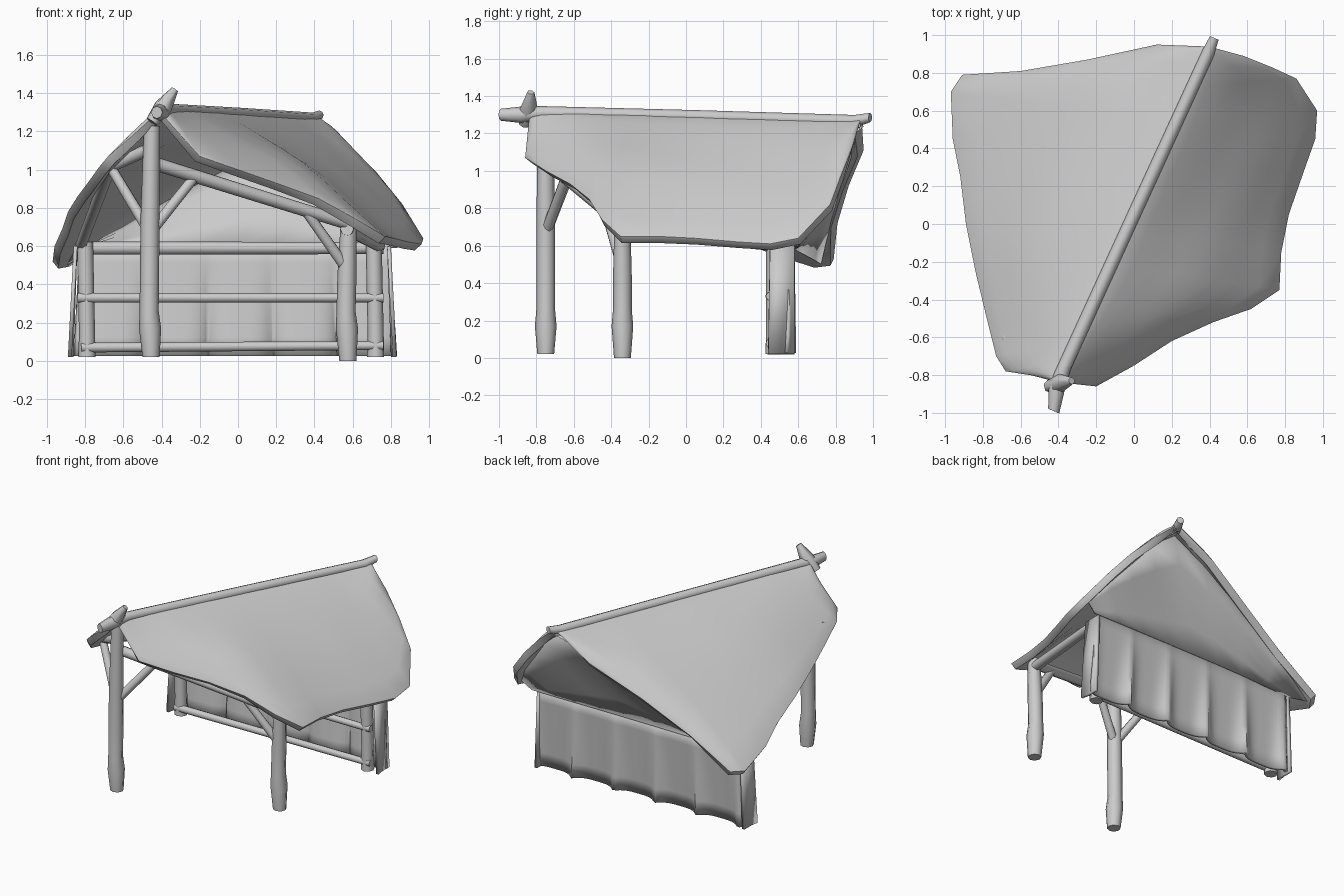
import bpy, bmesh, math
from mathutils import Vector

cube = bpy.data.objects.get("Cube")
if cube:
    bpy.data.objects.remove(cube)

grey = bpy.data.materials.new("pale_grey")
grey.use_nodes = True
grey.diffuse_color = (0.6, 0.6, 0.6, 1)
grey.node_tree.nodes["Principled BSDF"].inputs["Base Color"].default_value = (0.6, 0.6, 0.6, 1)


def finish(name, bm, angle=60):
    mesh = bpy.data.meshes.new(name)
    bm.to_mesh(mesh)
    bm.free()
    obj = bpy.data.objects.new(name, mesh)
    bpy.context.collection.objects.link(obj)
    mesh.materials.append(grey)
    bpy.ops.object.select_all(action="DESELECT")
    obj.select_set(True)
    bpy.context.view_layer.objects.active = obj
    bpy.ops.object.shade_smooth_by_angle(angle=math.radians(angle))
    return obj


def pole(name, path, radii, sides=8):
    """Rough log: parallel rings of vertices along a path, capped at both ends."""
    bm = bmesh.new()
    pts = [Vector(p) for p in path]
    q = (pts[-1] - pts[0]).to_track_quat("Z", "Y")
    rings = []
    for p, r in zip(pts, radii):
        rings.append([bm.verts.new(p + q @ Vector((math.cos(a), math.sin(a), 0)) * r)
                      for a in (math.tau * k / sides for k in range(sides))])
    for a, b in zip(rings, rings[1:]):
        for k in range(sides):
            n = (k + 1) % sides
            bm.faces.new((a[k], a[n], b[n], b[k]))
    bm.faces.new(rings[0][::-1])
    bm.faces.new(rings[-1])
    return finish(name, bm)


RIDGE_A, RIDGE_B = Vector((-0.4, -0.83, 1.33)), Vector((0.41, 0.94, 1.28))


def roof_side(name, rim, bulge):
    """Sheet ruled from the ridge to the rim; rim points carry a ridge fraction."""
    steps = 8
    bm = bmesh.new()
    rows = []
    for x, y, z, t in rim:
        top, low = RIDGE_A.lerp(RIDGE_B, t), Vector((x, y, z))
        span = (low - top).length
        row = []
        for k in range(steps + 1):
            s = k / steps
            p = top.lerp(low, s)
            p.z += bulge * span * math.sin(math.pi * s)
            p.z += 0.014 * math.sin(9 * p.x + 4 * p.y) * math.sin(11 * p.y - 3 * p.x) * math.sin(math.pi * s)
            row.append(bm.verts.new(p))
        rows.append(row)
    for a, b in zip(rows, rows[1:]):
        for k in range(steps):
            bm.faces.new((a[k], a[k + 1], b[k + 1], b[k]))
    bmesh.ops.remove_doubles(bm, verts=bm.verts, dist=0.004)
    bm.normal_update()
    if sum(f.normal.z for f in bm.faces) < 0:
        bmesh.ops.reverse_faces(bm, faces=bm.faces)
    obj = finish(name, bm)
    thick = obj.modifiers.new("thickness", "SOLIDIFY")
    thick.thickness, thick.offset = 0.05, -1
    edge = obj.modifiers.new("soft_rim", "BEVEL")
    edge.width, edge.segments, edge.angle_limit = 0.018, 2, math.radians(50)


# Thatch sheets
roof_side("roof_right", [
    (-0.38, -0.84, 1.27, 0), (-0.2, -0.86, 1.07, 0.03), (0, -0.75, 1.0, 0.08),
    (0.2, -0.62, 0.93, 0.14), (0.42, -0.52, 0.85, 0.2), (0.62, -0.45, 0.74, 0.27),
    (0.77, -0.35, 0.65, 0.35), (0.78, -0.15, 0.65, 0.44), (0.82, 0.05, 0.64, 0.53),
    (0.9, 0.28, 0.62, 0.63), (0.96, 0.45, 0.61, 0.72), (0.97, 0.6, 0.64, 0.8),
    (0.86, 0.77, 0.82, 0.88), (0.73, 0.83, 0.98, 0.94), (0.58, 0.89, 1.13, 0.98),
    (0.43, 0.93, 1.26, 1)], 0.05)
roof_side("roof_left", [
    (-0.43, -0.83, 1.29, 0), (-0.55, -0.8, 1.18, 0.02), (-0.68, -0.78, 1.07, 0.06),
    (-0.73, -0.7, 1.01, 0.12), (-0.78, -0.5, 0.94, 0.2), (-0.84, -0.25, 0.86, 0.32),
    (-0.89, 0, 0.78, 0.44), (-0.92, 0.25, 0.69, 0.56), (-0.96, 0.45, 0.6, 0.66),
    (-0.97, 0.7, 0.52, 0.78), (-0.91, 0.79, 0.53, 0.84), (-0.6, 0.81, 0.72, 0.9),
    (-0.25, 0.87, 0.92, 0.95), (0.12, 0.95, 1.11, 0.98), (0.38, 0.94, 1.26, 1)], 0.055)

# Ridge log, mostly sunk in the thatch, and the pointed crossing peg
pole("ridge_pole", [(-0.425, -0.99, 1.3), (-0.41, -0.87, 1.3), (-0.37, -0.76, 1.31),
                    (0, 0.05, 1.29), (0.39, 0.9, 1.265), (0.425, 0.985, 1.285)],
     [0.032, 0.045, 0.036, 0.035, 0.034, 0.025])
pole("ridge_peg", [(-0.45, -0.86, 1.25), (-0.39, -0.84, 1.33), (-0.33, -0.83, 1.42)],
     [0.035, 0.05, 0.02], 6)

# Front posts with slightly swollen feet
for name, x, y, h, foot in (("front_post", -0.46, -0.75, 1.23, 0.02), ("right_post", 0.57, -0.34, 0.74, 0)):
    pole(name, [(x + 0.005, y, foot), (x, y, 0.17), (x - 0.005, y, 0.26),
                (x, y, h * 0.6), (x + 0.01, y, h)], [0.045, 0.058, 0.05, 0.05, 0.042])

# Back corner posts
for name, x in (("back_post_left", -0.79), ("back_post_right", 0.72)):
    pole(name, [(x, 0.47, 0.02), (x, 0.47, 0.15), (x - 0.01, 0.47, 0.62)], [0.045, 0.042, 0.042])

# Eave beams, braces and rails
logs = {
    "front_beam": [(-0.46, -0.73, 1.04), (0.6, -0.34, 0.71), 0.036],
    "front_left_beam": [(-0.44, -0.75, 1.12), (-0.68, -0.6, 1.01), 0.034],
    "left_beam": [(-0.67, -0.6, 1.01), (-0.82, 0.47, 0.61), 0.034],
    "right_beam": [(0.57, -0.38, 0.69), (0.74, 0.5, 0.6), 0.035],
    "tie_beam": [(-0.82, 0.5, 0.59), (0.76, 0.5, 0.59), 0.035],
    "brace_front": [(-0.46, -0.75, 0.67), (-0.22, -0.64, 0.97), 0.03],
    "brace_left": [(-0.46, -0.75, 0.67), (-0.67, -0.61, 1.02), 0.03],
    "brace_right": [(0.57, -0.34, 0.48), (0.35, -0.43, 0.79), 0.03],
    "rail_top": [(-0.84, 0.45, 0.33), (0.76, 0.45, 0.33), 0.026],
    "rail_bottom": [(-0.82, 0.45, 0.07), (0.76, 0.45, 0.08), 0.026],
}
for name, (a, b, r) in logs.items():
    pole(name, [a, b], [r, r * 0.9])

# Hanging back wall: broad rounded panels with pointed folds opening at the hem
bm = bmesh.new()
cols, levels = 72, 6
grid = []
for i in range(cols + 1):
    u = i / cols
    col = []
    for j in range(levels + 1):
        v = j / levels
        x = -0.83 + 1.62 * u + (u - 0.5) * 0.06 * (1 - v)
        crease = (1 - abs(math.sin((u * 5 - 0.1) * math.pi))) ** 2
        y = 0.53 + 0.05 * v + 0.06 * crease * (1 - v)
        col.append(bm.verts.new((x, y, 0.025 + 0.585 * v)))
    grid.append(col)
for a, b in zip(grid, grid[1:]):
    for j in range(levels):
        bm.faces.new((a[j], a[j + 1], b[j + 1], b[j]))
finish("back_wall", bm).modifiers.new("thickness", "SOLIDIFY").thickness = 0.025

# Side returns of the wall cloth around the corner posts
for name, x, s in (("wall_end_left", -0.84, -1), ("wall_end_right", 0.8, 1)):
    bm = bmesh.new()
    low = [bm.verts.new((x + s * dx, y, 0.02)) for dx, y in ((0.03, 0.44), (0.02, 0.5), (0.02, 0.58))]
    top = [bm.verts.new((x, y, 0.6)) for y in (0.45, 0.5, 0.58)]
    for k in range(2):
        bm.faces.new((low[k], low[k + 1], top[k + 1], top[k]))
    finish(name, bm).modifiers.new("thickness", "SOLIDIFY").thickness = 0.02

# Back gable sweeping out from the wall top to the thatch rim
gable_rim = [(-0.9, 0.72, 0.52), (-0.6, 0.76, 0.71), (-0.25, 0.81, 0.91), (0.12, 0.87, 1.09),
             (0.39, 0.87, 1.23), (0.56, 0.83, 1.11), (0.7, 0.77, 0.97), (0.83, 0.71, 0.82),
             (0.92, 0.6, 0.67)]
bm = bmesh.new()
rows = []
for i, p in enumerate(gable_rim):
    base = Vector((-0.85 + 1.68 * i / (len(gable_rim) - 1), 0.58, 0.6))
    rows.append([bm.verts.new(base.lerp(Vector(p), k / 4)) for k in range(5)])
for a, b in zip(rows, rows[1:]):
    for k in range(4):
        bm.faces.new((a[k], b[k], b[k + 1], a[k + 1]))
finish("back_gable", bm).modifiers.new("thickness", "SOLIDIFY").thickness = 0.02
